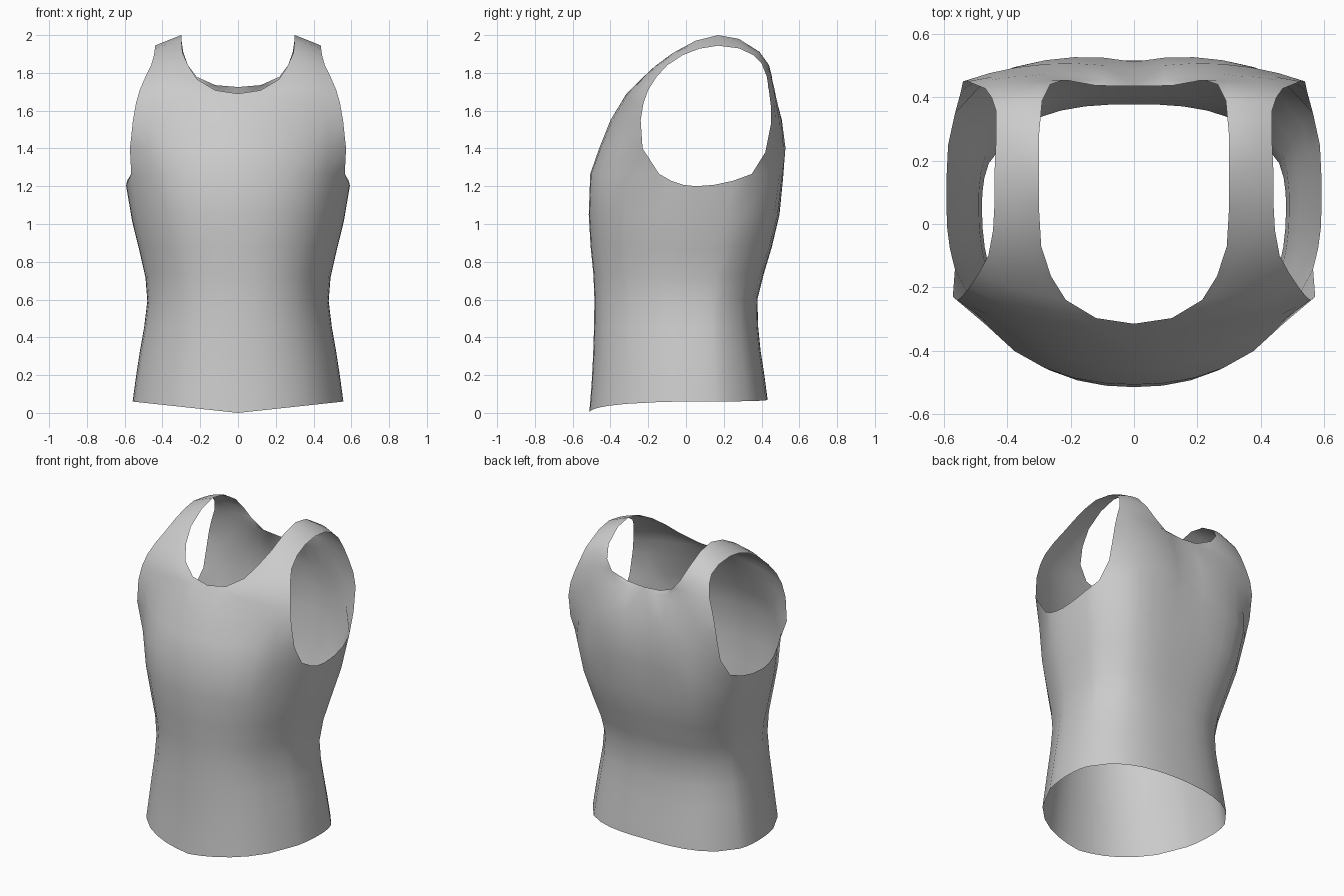
import bpy, bmesh
from mathutils import Vector

N = 6          # columns across each half panel
SIDE = 3       # columns from panel edge to side seam
Y0, XO = 0.05, 0.955

# Body levels: z, half width, front y, back y, back squareness
LEVELS = [(0.0, .558, -.512, .432, 2.5), (.15, .54, -.50, .415, 2.5), (.3, .52, -.492, .395, 2.5),
          (.45, .497, -.487, .382, 2.5), (.6, .480, -.485, .378, 2.6),
          (.73, .490, -.490, .410, 2.8), (.88, .522, -.505, .455, 3.1),
          (1.05, .560, -.515, .495, 3.5), (1.265, .592, -.507, .516, 4.0)]

# Upper panels: inner edge, middle, armhole edge
FRONT = [((0, -.46, 1.4), (.29, -.40, 1.4), (.572, -.23, 1.40)),
         ((0, -.40, 1.55), (.29, -.35, 1.55), (.556, -.24, 1.55)),
         ((0, -.315, 1.69), (.28, -.305, 1.66), (.54, -.225, 1.64)),
         ((.12, -.297, 1.708), (.33, -.275, 1.71), (.52, -.20, 1.71)),
         ((.215, -.24, 1.765), (.36, -.21, 1.775), (.49, -.155, 1.78)),
         ((.262, -.165, 1.835), (.365, -.14, 1.843), (.46, -.10, 1.84)),
         ((.293, -.07, 1.905), (.37, -.05, 1.905), (.445, -.02, 1.893)),
         ((.30, .05, 1.97), (.37, .06, 1.953), (.44, .07, 1.928))]
BACK = [((0, .512, 1.4), (.28, .517, 1.4), (.546, .42, 1.38)),
        ((0, .487, 1.55), (.28, .505, 1.55), (.54, .45, 1.53)),
        ((0, .435, 1.725), (.27, .475, 1.68), (.525, .45, 1.62)),
        ((.12, .437, 1.735), (.33, .467, 1.72), (.50, .44, 1.70)),
        ((.22, .455, 1.78), (.35, .447, 1.785), (.47, .428, 1.78)),
        ((.265, .44, 1.84), (.36, .425, 1.85), (.45, .40, 1.85)),
        ((.29, .39, 1.91), (.36, .38, 1.91), (.435, .355, 1.895)),
        ((.30, .28, 1.98), (.37, .28, 1.96), (.435, .28, 1.93))]
SHOULDER = ((.30, .17, 2.0), (.37, .17, 1.973), (.44, .17, 1.944))

bm = bmesh.new()


def quarter(level, front):
    """Points of a quarter section from the centre line to the side seam."""
    z, w, yf, yb, nb = level
    n, depth = (2.2, yf - Y0) if front else (nb, yb - Y0)
    q_edge = (1 - XO ** n) ** (1 / n)
    pts = []
    for k in range(N + SIDE + 1):
        if k <= N:
            u = XO * k / N
            q = (1 - u ** n) ** (1 / n)
            dip = 0
        else:
            q = q_edge * (N + SIDE - k) / SIDE
            u = (1 - q ** n) ** (1 / n)
            dip = 1 - (q / q_edge) ** 2
        zz = z - dip * .065 * (z / 1.265) ** 3
        hem = .06 * u if front else .07 - .01 * u
        zz += max(0, 1 - z / .5) * hem
        pts.append((w * u, Y0 + depth * q, zz))
    return pts


def panel_row(row):
    """Quadratic curve through the three points of a panel row."""
    a, m, b = map(Vector, row)
    out = []
    for k in range(N + 1):
        t = k / N
        out.append(a * (1 - t) * (1 - 2 * t) + m * 4 * t * (1 - t) + b * t * (2 * t - 1))
    return out


def add(points):
    return [bm.verts.new(p) for p in points]


def loft(rows, flip=False):
    for r0, r1 in zip(rows, rows[1:]):
        for k in range(len(r0) - 1):
            f = [r0[k], r0[k + 1], r1[k + 1], r1[k]]
            bm.faces.new(f[::-1] if flip else f)


# Torso below the armholes
rings = [add(quarter(l, True) + quarter(l, False)[-2::-1]) for l in LEVELS]
loft(rings)

# Front and back panels meeting on the shoulder
top = rings[-1]
ridge = add(panel_row(SHOULDER))
loft([top[:N + 1]] + [add(panel_row(r)) for r in FRONT] + [ridge])
loft([top[::-1][:N + 1]] + [add(panel_row(r)) for r in BACK] + [ridge], flip=True)

mesh = bpy.data.meshes.new("tank_top")
bm.to_mesh(mesh)
bm.free()
top_obj = bpy.data.objects.new("tank_top", mesh)
bpy.context.collection.objects.link(top_obj)
mirror = top_obj.modifiers.new("mirror", 'MIRROR')
mirror.use_clip = True
for p in mesh.polygons:
    p.use_smooth = True
